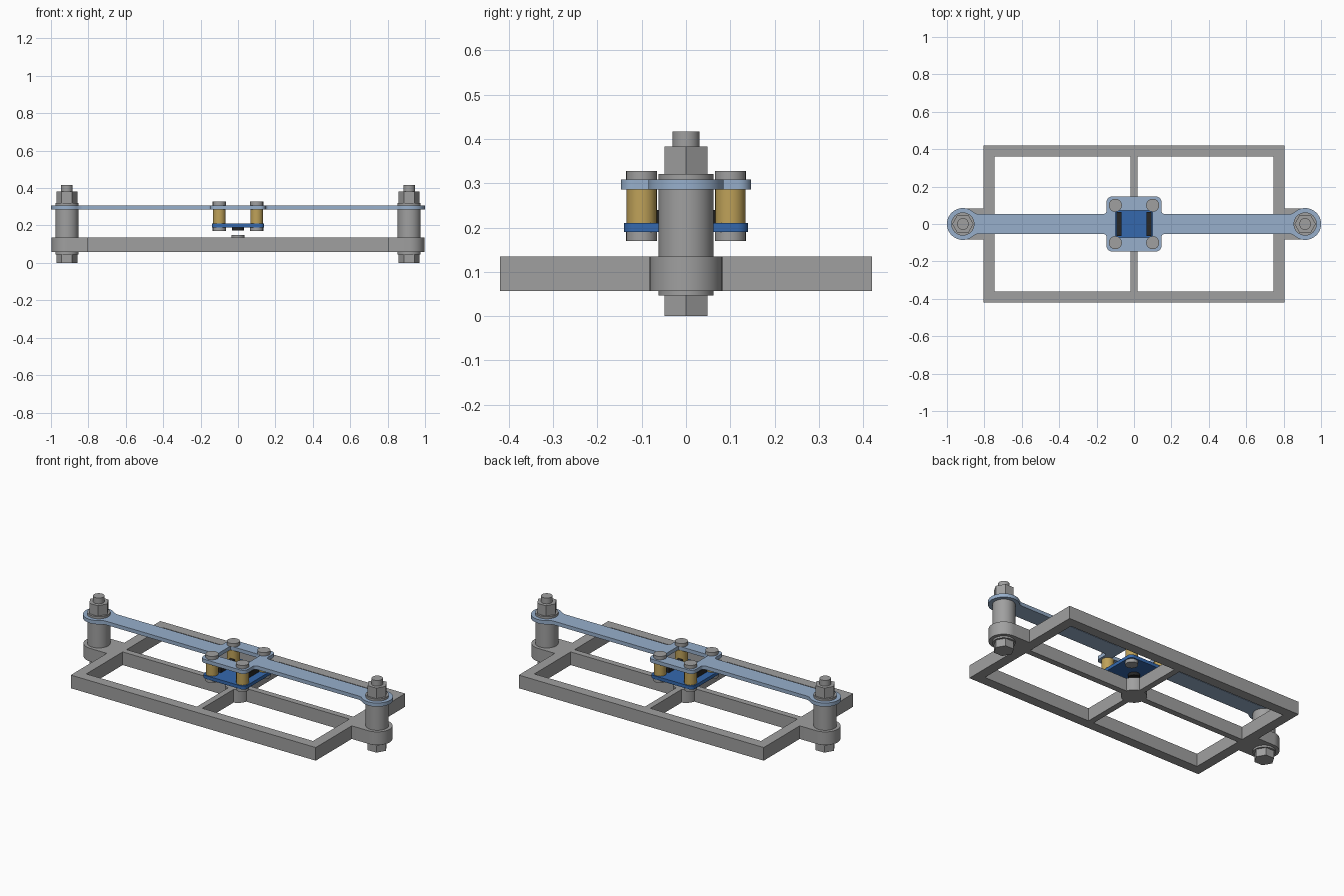
import bpy
from math import sin, cos, pi, radians

if "Cube" in bpy.data.objects:
    bpy.data.objects.remove(bpy.data.objects["Cube"], do_unlink=True)


def material(name, rgb):
    m = bpy.data.materials.new(name)
    m.use_nodes = True
    m.diffuse_color = (*rgb, 1)
    m.node_tree.nodes["Principled BSDF"].inputs["Base Color"].default_value = (*rgb, 1)
    return m


STEEL = material("steel grey", (0.35, 0.35, 0.35))
PALE = material("pale blue", (0.31, 0.43, 0.60))
BLUE = material("board blue", (0.035, 0.14, 0.42))
BRASS = material("brass", (0.52, 0.36, 0.10))
BLACK = material("black plastic", (0.02, 0.02, 0.02))


def finish(name, mat):
    ob = bpy.context.object
    ob.name = name
    ob.data.materials.clear()
    ob.data.materials.append(mat)
    bpy.ops.object.shade_smooth_by_angle(angle=radians(35))
    return ob


def cylinder(name, x, y, r, z0, z1, mat, sides=48):
    bpy.ops.mesh.primitive_cylinder_add(vertices=sides, radius=r, depth=z1 - z0,
                                        location=(x, y, (z0 + z1) / 2))
    return finish(name, mat)


def hexagon(name, x, r, z0, z1):
    # corners point along x
    ob = cylinder(name, x, 0, r, z0, z1, STEEL, 6)
    ob.rotation_euler.z = pi / 6
    return ob


def box(name, x, y, sx, sy, z0, z1, mat):
    bpy.ops.mesh.primitive_cube_add(size=1, location=(x, y, (z0 + z1) / 2))
    bpy.context.object.scale = (sx, sy, z1 - z0)
    return finish(name, mat)


def rect(x0, x1, y0, y1):
    return [(x0, y0), (x1, y0), (x1, y1), (x0, y1)]


def arc(cx, cy, r, a0, a1, n):
    angles = [radians(a0 + (a1 - a0) * i / n) for i in range(n + 1)]
    return [(cx + r * cos(a), cy + r * sin(a)) for a in angles]


def four_way(quarter):
    # mirror a quarter outline across both axes
    loop = quarter + [(-x, y) for x, y in reversed(quarter)]
    loop += [(-x, -y) for x, y in quarter] + [(x, -y) for x, y in reversed(quarter)]
    out = []
    for p in loop:
        if not out or abs(p[0] - out[-1][0]) + abs(p[1] - out[-1][1]) > 1e-5:
            out.append(p)
    if abs(out[0][0] - out[-1][0]) + abs(out[0][1] - out[-1][1]) < 1e-5:
        out.pop()
    return out


def sheet(name, loops, z0, z1, mat):
    # flat plate from an outline and its holes
    cu = bpy.data.curves.new(name, "CURVE")
    cu.dimensions = "2D"
    cu.fill_mode = "BOTH"
    cu.extrude = (z1 - z0) / 2
    for loop in loops:
        sp = cu.splines.new("POLY")
        sp.points.add(len(loop) - 1)
        for p, (x, y) in zip(sp.points, loop):
            p.co = (x, y, 0, 1)
        sp.use_cyclic_u = True
    ob = bpy.data.objects.new(name, cu)
    ob.location.z = (z0 + z1) / 2
    bpy.context.collection.objects.link(ob)
    bpy.ops.object.select_all(action="DESELECT")
    ob.select_set(True)
    bpy.context.view_layer.objects.active = ob
    bpy.ops.object.convert(target="MESH")
    return finish(name, mat)


POST_X = 0.915
BASE, DECK = 0.057, 0.135       # frame bottom and top
ARM0, ARM1 = 0.286, 0.308       # arm bottom and top

# Base frame with rounded ears and four openings
outline = four_way(arc(POST_X, 0, 0.082, 0, 90, 16)
                   + [(0.805, 0.082), (0.805, 0.42), (0, 0.42)])
openings = [rect(*sorted((sx * 0.018, sx * 0.745)), *sorted((sy * 0.018, sy * 0.36)))
            for sx in (-1, 1) for sy in (-1, 1)]
sheet("base_frame", [outline] + openings, BASE, DECK, STEEL)
cylinder("centre_hub", 0, 0, 0.07, BASE, DECK, STEEL)
cylinder("centre_target", 0, 0, 0.035, DECK, 0.15, STEEL)

# Flexible arm with a windowed centre plate
arm = four_way(arc(POST_X, 0, 0.085, 0, 130, 22) + [(0.848, 0.056), (0.83, 0.053), (0.165, 0.053)]
               + arc(0.165, 0.071, 0.018, 270, 180, 6)
               + arc(0.117, 0.117, 0.03, 0, 90, 8) + [(0, 0.147)])
sheet("arm", [arm, rect(-0.1, 0.1, -0.072, 0.072)], ARM0, ARM1, PALE)

# End posts with bolts, washers and nuts
for side, x in (("left", POST_X), ("right", -POST_X)):
    cylinder(side + "_post", x, 0, 0.062, DECK, ARM0, STEEL)
    cylinder(side + "_top_washer", x, 0, 0.062, ARM1, 0.321, STEEL)
    hexagon(side + "_nut", x, 0.0566, 0.321, 0.383)
    cylinder(side + "_bolt_end", x, 0, 0.031, 0.383, 0.417, STEEL)
    cylinder(side + "_bottom_washer", x, 0, 0.062, 0.046, BASE, STEEL)
    hexagon(side + "_bolt_head", x, 0.0566, 0, 0.046)

# Circuit board hung below the arm
corner = arc(0.115, 0.115, 0.025, 0, 90, 8)
sheet("circuit_board", [four_way([(0.14, 0)] + corner + [(0, 0.14)])], 0.19, 0.21, BLUE)
cylinder("sensor", 0, 0, 0.033, 0.172, 0.19, BLACK)
for side, x in (("left", 0.08), ("right", -0.08)):
    box(side + "_header", x, 0, 0.028, 0.13, 0.21, 0.24, BLACK)

# Brass standoffs with screw heads above and below
for sx in (-1, 1):
    for sy in (-1, 1):
        x, y = sx * 0.1, sy * 0.1
        cylinder("standoff", x, y, 0.034, 0.21, ARM0, BRASS, 32)
        cylinder("upper_screw_head", x, y, 0.035, ARM1, 0.328, STEEL, 32)
        cylinder("lower_screw_head", x, y, 0.035, 0.17, 0.19, STEEL, 32)
